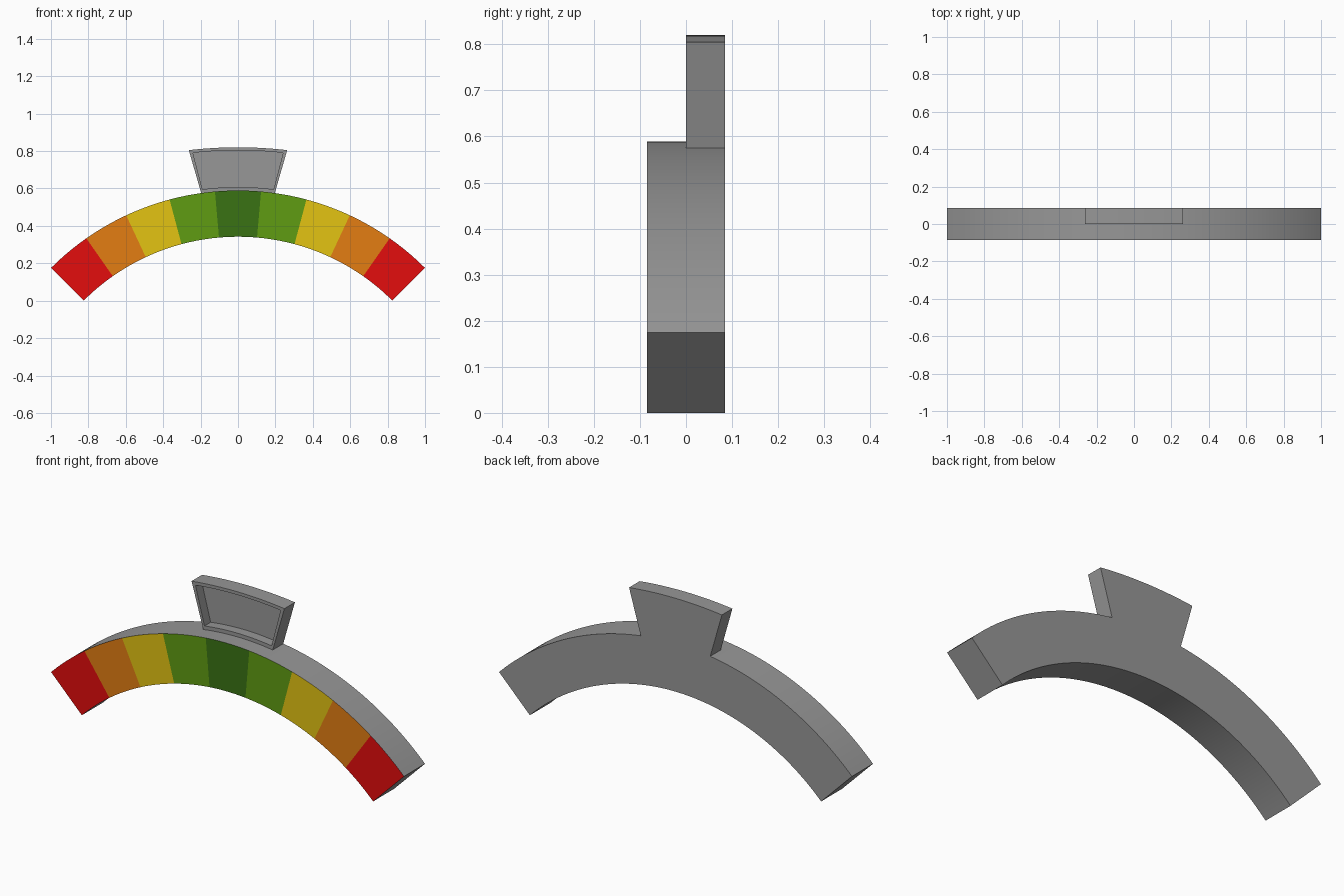
import bpy, bmesh, math

if "Cube" in bpy.data.objects:
    bpy.data.objects.remove(bpy.data.objects["Cube"])

R_OUT, R_IN, CZ, HALF = 1.414, 1.167, -0.825, 0.085
TAB = 8            # half-angle of the tab foot in degrees
RECESS_Y = 0.05    # depth of the recess floor

# One material per flat colour
colours = {
    "grey": (0.31, 0.31, 0.31),
    "dark_green": (0.042, 0.17, 0.007),
    "green": (0.118, 0.333, 0.006),
    "yellow": (0.77, 0.55, 0.006),
    "orange": (0.77, 0.208, 0.006),
    "red": (0.77, 0.004, 0.004),
}

bm = bmesh.new()


def arc(deg, r):
    a = math.radians(deg)
    return r * math.sin(a), CZ + r * math.cos(a)


def line(points, y):
    return [bm.verts.new((x, y, z)) for x, z in points]


def strip(a, b, skip=None, colour=None):
    """Quads between two point rows of equal length."""
    for i in range(len(a) - 1):
        if skip and skip(i):
            continue
        f = bm.faces.new((a[i], a[i + 1], b[i + 1], b[i]))
        f.material_index = colour(i) if colour else 0


# Arch: banded front, grey back, top, underside and ends
degs = range(-45, 46)
outer = [arc(d, R_OUT) for d in degs]
inner = [arc(d, R_IN) for d in degs]
of, om, ob = (line(outer, y) for y in (-HALF, 0, HALF))
nf, nm, nb = (line(inner, y) for y in (-HALF, 0, HALF))


def band(i):
    return 1 + int((abs(i - 44.5) + 5) // 10)   # ten-degree colour bands


strip(of, nf, colour=band)
strip(of, om)
strip(om, ob, skip=lambda i: 45 - TAB <= i < 45 + TAB)   # open under the tab
strip(nf, nm)
strip(nm, nb)
strip(ob, nb)
for e in (0, -1):
    bm.faces.new((of[e], om[e], ob[e], nb[e], nm[e], nf[e]))


# Tab: flared plate with a gently curved top and a recessed panel
def bow(half, z_edge, z_mid, n=2 * TAB):
    ts = [2 * i / n - 1 for i in range(n + 1)]
    return [(half * t, z_mid - (z_mid - z_edge) * t * t) for t in ts]


foot = [arc(d, R_OUT) for d in range(-TAB, TAB + 1)]
top = bow(0.263, 0.805, 0.82)
in_low, in_top = bow(0.19, 0.595, 0.608), bow(0.241, 0.79, 0.804)

foot_f, foot_b = line(foot, 0), line(foot, HALF)
top_f, top_b = line(top, 0), line(top, HALF)
low_f, low_r = line(in_low, 0), line(in_low, RECESS_Y)
up_f, up_r = line(in_top, 0), line(in_top, RECESS_Y)

strip(foot_b, top_b)      # back
strip(top_f, top_b)       # top
strip(foot_f, low_f)      # rim below and above the recess
strip(up_f, top_f)
strip(low_f, low_r)       # recess walls and floor
strip(up_f, up_r)
strip(low_r, up_r)
for e in (0, -1):
    bm.faces.new((foot_f[e], foot_b[e], top_b[e], top_f[e]))
    bm.faces.new((foot_f[e], low_f[e], up_f[e], top_f[e]))
    bm.faces.new((low_f[e], low_r[e], up_r[e], up_f[e]))

bmesh.ops.remove_doubles(bm, verts=bm.verts[:], dist=1e-5)
bmesh.ops.recalc_face_normals(bm, faces=bm.faces[:])

mesh = bpy.data.meshes.new("gauge_arch")
bm.to_mesh(mesh)
bm.free()
for name, rgb in colours.items():
    mat = bpy.data.materials.new(name)
    mat.diffuse_color = (*rgb, 1)
    mat.use_nodes = True
    mat.node_tree.nodes["Principled BSDF"].inputs["Base Color"].default_value = mat.diffuse_color
    mesh.materials.append(mat)

gauge = bpy.data.objects.new("gauge_arch", mesh)
bpy.context.collection.objects.link(gauge)
bpy.context.view_layer.objects.active = gauge
gauge.select_set(True)
bpy.ops.object.shade_smooth_by_angle(angle=math.radians(30))
